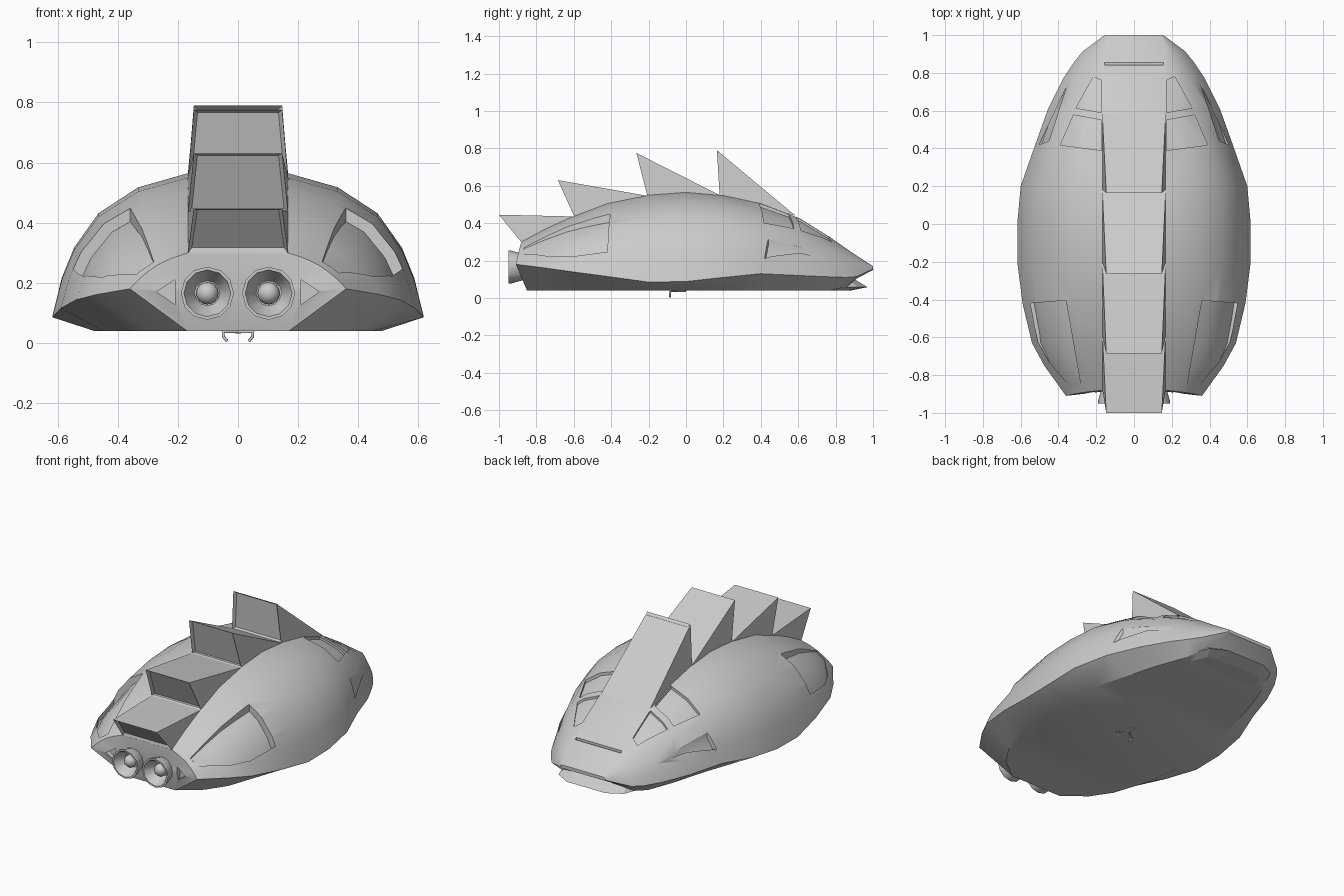
import bpy, bmesh, math
from mathutils import Matrix, Vector

if "Cube" in bpy.data.objects:
    bpy.data.objects.remove(bpy.data.objects["Cube"])

grey = bpy.data.materials.new("hull_grey")
grey.use_nodes = True
grey.diffuse_color = (0.6, 0.6, 0.6, 1)
grey.node_tree.nodes["Principled BSDF"].inputs["Base Color"].default_value = (0.6, 0.6, 0.6, 1)


def finish(name, bm):
    bmesh.ops.recalc_face_normals(bm, faces=bm.faces)
    me = bpy.data.meshes.new(name)
    bm.to_mesh(me)
    bm.free()
    me.materials.append(grey)
    ob = bpy.data.objects.new(name, me)
    bpy.context.collection.objects.link(ob)
    return ob


def select(ob):
    bpy.ops.object.select_all(action='DESELECT')
    ob.select_set(True)
    bpy.context.view_layer.objects.active = ob


def smooth(ob, angle=30):
    select(ob)
    bpy.ops.object.shade_smooth_by_angle(angle=math.radians(angle))


def cut(ob, tool):
    mod = ob.modifiers.new("cut", 'BOOLEAN')
    mod.operation, mod.solver, mod.object = 'DIFFERENCE', 'EXACT', tool
    select(ob)
    bpy.ops.object.modifier_apply(modifier=mod.name)
    bpy.data.objects.remove(tool)


def loft(bm, rings, caps=True):
    """Skin closed rings of points; returns the vertex rings."""
    vs = [[bm.verts.new(p) for p in r] for r in rings]
    n = len(vs[0])
    for a, b in zip(vs, vs[1:]):
        for i in range(n):
            j = (i + 1) % n
            bm.faces.new((a[i], a[j], b[j], b[i]))
    if caps:
        bm.faces.new(vs[0])
        bm.faces.new(vs[-1])
    return vs


def prism(bm, poly, axis, lo, hi):
    """Extrude a 2D outline along z (axis 2) or y (axis 1)."""
    def place(p, h):
        return (p[0], p[1], h) if axis == 2 else (p[0], h, p[1])
    loft(bm, [[place(p, h) for p in poly] for h in (lo, hi)])


# Hull stations: y, rim half width, rim z, top z, belly half width, belly z, roundness, recess depth
STATIONS = [
    (1.0, .155, .155, .17, .14, .15, .5, .005), (.915, .27, .115, .225, .2, .105, .6, .005),
    (.86, .315, .11, .262, .24, .06, .7, .008), (.77, .375, .113, .325, .28, .04, .8, .01),
    (.61, .455, .12, .425, .34, .04, .9, .013), (.4, .53, .13, .505, .4, .04, 1, .018),
    (.2, .6, .11, .548, .455, .04, 1, .02), (0, .618, .088, .565, .48, .04, 1, .03),
    (-.2, .618, .085, .55, .48, .04, 1, .04), (-.42, .59, .115, .505, .45, .04, 1, .04),
    (-.63, .54, .143, .425, .38, .04, .9, .026), (-.75, .475, .16, .37, .3, .04, .75, .016),
    (-.88, .36, .18, .30, .17, .04, .5, .005)]
ARC = [(0, 1), (.37, .9), (.66, .72), (.84, .48), (.93, .27), (1, 0)]


def hull(name, inset):
    bm = bmesh.new()
    rings = []
    for y, w, rz, top, bw, bz, rnd, d in STATIONS:
        w, top = w - inset * d, top - inset * d
        f = min(.165, w - .01)
        half = []
        for i, (u, v) in enumerate(ARC):
            u = u * rnd + (i / 5) * (1 - rnd)
            v = v * rnd + (1 - i / 5) * (1 - rnd)
            # the tail rim sweeps back
            back = .03 * (i / 5) if y == -.88 else 0
            half.append((f + u * (w - f), y - back, rz + v * (top - rz)))
        half.append((bw, y + (.03 if y == -.88 else 0), bz))
        rings.append(half + [(-x, yy, z) for x, yy, z in reversed(half)])
    vs = loft(bm, rings, caps=False)
    bm.faces.new(vs[0])
    tail = bm.verts.new((0, -.868, .16))
    last = vs[-1]
    for i in range(len(last)):
        bm.faces.new((last[i], last[(i + 1) % len(last)], tail))
    return finish(name, bm)


body = hull("hull", 0)

# Recessed windows, side intakes and tail side panels, cut to follow the hull
PANELS = [
    [(.172, .76), (.215, .78), (.307, .614), (.172, .59)],
    [(.172, .55), (.32, .577), (.39, .418), (.172, .39)],
    [(.45, .44), (.502, .42), (.36, .72)],
    [(.36, -.405), (.548, -.42), (.51, -.62), (.45, -.73), (.335, -.865), (.28, -.865)]]
bm = bmesh.new()
for side in (1, -1):
    for poly in PANELS:
        prism(bm, [(side * x, y) for x, y in poly], 2, .19, .8)
panels = finish("panel_cutter", bm)
cut(panels, hull("inner_hull", 1))
cut(body, panels)

# Triangular tail vents and the nose hatch groove
bm = bmesh.new()
for side in (1, -1):
    prism(bm, [(side * x, z) for x, z in ((.27, .17), (.21, .21), (.21, .128))], 1, -1, -.862)
prism(bm, [(-.155, .842), (.155, .842), (.155, .854), (-.155, .854)], 2, .258, .4)
cut(body, finish("detail_cutter", bm))
smooth(body)

# Lower nose lip
LIP = [(.04, ((.26, .7), (.19, .86), (.12, .88))),
       (.058, ((.31, .7), (.22, .92), (.13, .97))),
       (.1, ((.29, .7), (.2, .86), (.12, .9)))]
bm = bmesh.new()
loft(bm, [[(x, y, z) for x, y in pts] + [(-x, y, z) for x, y in reversed(pts)] for z, pts in LIP])
finish("lower_nose_lip", bm)

# Back fins: leading point, tip, foot as (y, z), each with a recessed rear face
FINS = [((.585, .44), (.165, .79), (.18, .545)),
        ((.18, .55), (-.265, .775), (-.205, .54)),
        ((-.2, .545), (-.685, .63), (-.595, .43)),
        ((-.57, .435), (-1.0, .445), (-.88, .298))]
for n, (lead, tip, foot) in enumerate(FINS, 1):
    bm = bmesh.new()
    a, b, c = [[bm.verts.new((s * w, p[0], p[1])) for s in (-1, 1)]
               for p, w in ((lead, .168), (tip, .147), (foot, .167))]
    bm.faces.new((a[0], a[1], b[1], b[0]))
    rear = bm.faces.new((b[0], b[1], c[1], c[0]))
    bm.faces.new((c[0], c[1], a[1], a[0]))
    for i in (0, 1):
        bm.faces.new((a[i], b[i], c[i]))
    bmesh.ops.recalc_face_normals(bm, faces=bm.faces)
    bmesh.ops.inset_region(bm, faces=[rear], thickness=.018)
    bmesh.ops.translate(bm, verts=rear.verts, vec=rear.normal * -.015)
    finish("back_fin_%d" % n, bm)

# Twin engine nozzles with a ball in each
NOZZLE = [(.06, -.84), (.072, -.88), (.088, -.935), (.088, -.95), (.078, -.95), (.042, -.88)]
for side, label in ((1, "left"), (-1, "right")):
    bm = bmesh.new()
    turns = [2 * math.pi * k / 12 for k in range(12)]
    loft(bm, [[(side * .102 + r * math.cos(t), y, .165 + r * math.sin(t)) for t in turns]
              for r, y in NOZZLE])
    smooth(finish(label + "_engine_nozzle", bm))
    bm = bmesh.new()
    bmesh.ops.create_uvsphere(bm, u_segments=16, v_segments=8, radius=.037,
                              matrix=Matrix.Translation((side * .102, -.895, .165)))
    smooth(finish(label + "_engine_core", bm), 60)

# Forked hook under the belly
curve = bpy.data.curves.new("belly_hook", 'CURVE')
curve.dimensions = '3D'
curve.bevel_depth = .005
curve.bevel_resolution = 1
curve.use_fill_caps = True
stem = [(0, 0, .036), (0, -.05, .036)]
prongs = [[(0, -.05, .036), (s * .05, -.085, .036), (s * .048, -.085, .02), (s * .036, -.085, .005)]
          for s in (1, -1)]
for path in [stem] + prongs:
    spline = curve.splines.new('POLY')
    spline.points.add(len(path) - 1)
    for point, p in zip(spline.points, path):
        point.co = (*p, 1)
curve.materials.append(grey)
bpy.context.collection.objects.link(bpy.data.objects.new("belly_hook", curve))
